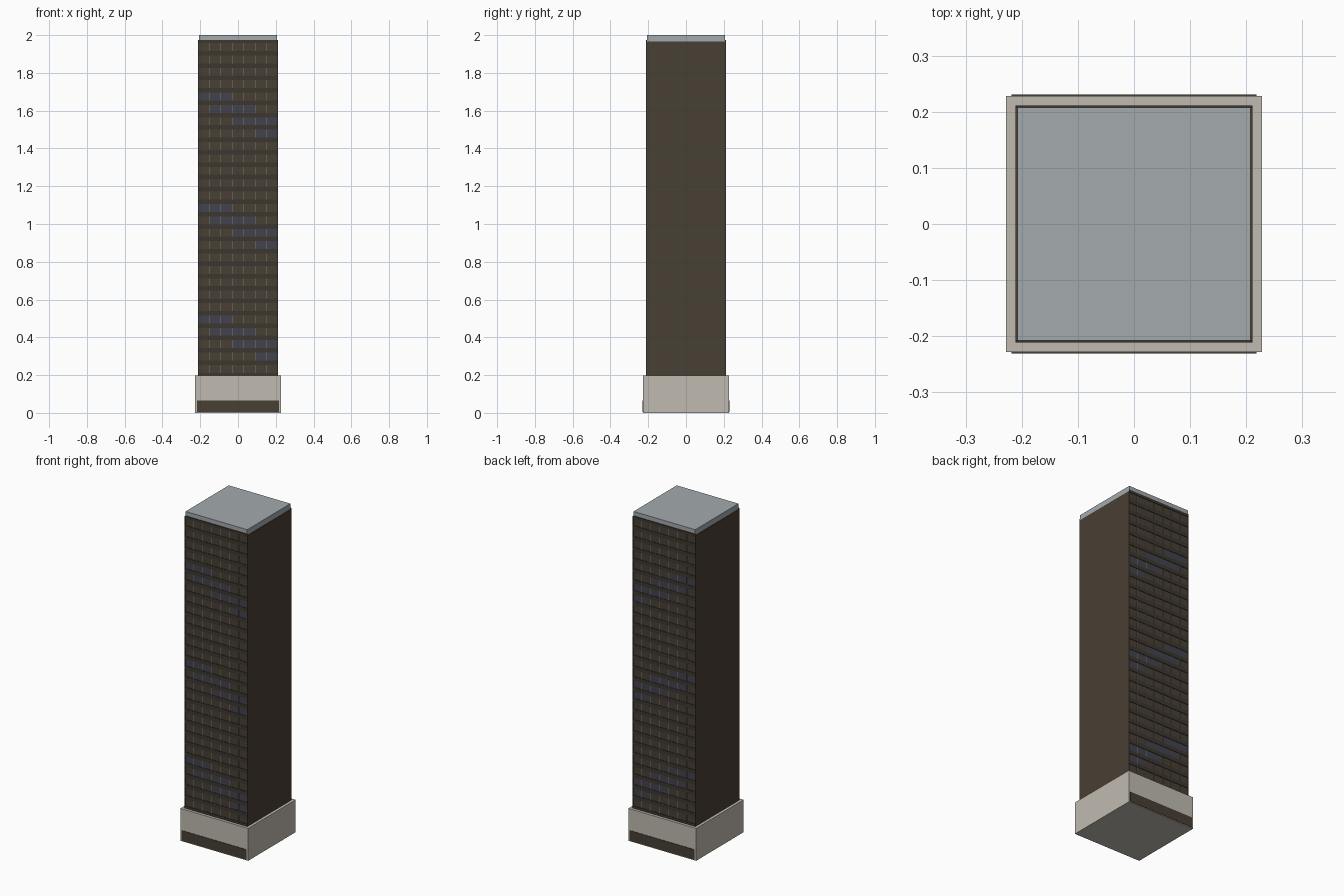
import bpy, bmesh
from mathutils import Matrix, Vector

if "Cube" in bpy.data.objects:
    bpy.data.objects.remove(bpy.data.objects["Cube"])


def material(name, rgb):
    m = bpy.data.materials.new(name)
    m.diffuse_color = (*rgb, 1)
    m.use_nodes = True
    m.node_tree.nodes["Principled BSDF"].inputs["Base Color"].default_value = m.diffuse_color
    return m


BROWN = material("brown_wall", (0.066, 0.050, 0.035))
DARK = material("dark_spandrel", (0.046, 0.037, 0.028))
BLUE = material("blue_glass", (0.054, 0.054, 0.072))
STONE = material("pale_stone", (0.53, 0.50, 0.44))
ROOF = material("roof_grey", (0.37, 0.40, 0.42))
METAL = material("mullion_metal", (0.22, 0.20, 0.18))


def boxes(name, mat, spans):
    """One object from boxes given as (x0, x1, y0, y1, z0, z1)."""
    bm = bmesh.new()
    for x0, x1, y0, y1, z0, z1 in spans:
        centre = Vector((x0 + x1, y0 + y1, z0 + z1)) / 2
        size = Matrix.Diagonal((x1 - x0, y1 - y0, z1 - z0, 1))
        bmesh.ops.create_cube(bm, size=1, matrix=Matrix.Translation(centre) @ size)
    mesh = bpy.data.meshes.new(name)
    bm.to_mesh(mesh)
    bm.free()
    mesh.materials.append(mat)
    ob = bpy.data.objects.new(name, mesh)
    bpy.context.collection.objects.link(ob)
    return ob


def front_and_back(name, mat, spans):
    """Build on the front (-y) and mirror to the back."""
    ob = boxes(name, mat, spans)
    mod = ob.modifiers.new("mirror", "MIRROR")
    mod.use_axis = (False, True, False)
    return ob


HALF, BASE_TOP, TOP = 0.211, 0.197, 1.966
FLOORS, COLS = 27, 7
PITCH = (TOP + 0.004 - 0.2) / FLOORS
COL = 2 * HALF / COLS
FACE = -0.2085          # recessed window plane

# Podium with dark entrance strips
boxes("podium", STONE, [(-0.228, 0.228, -0.228, 0.228, 0, BASE_TOP)])
front_and_back("entrance_strip", BROWN, [(-0.218, 0.218, -0.2305, -0.226, 0.005, 0.066)])

# Tower core, plain side walls and roof cap
boxes("tower_core", BROWN, [(-0.209, 0.209, FACE, -FACE, BASE_TOP, TOP)])
boxes("side_walls", BROWN, [(s * 0.2095 - 0.0015, s * 0.2095 + 0.0015, -HALF, HALF,
                             BASE_TOP, TOP) for s in (-1, 1)])
boxes("roof_cap", ROOF, [(-0.2075, 0.2075, -0.2075, 0.2075, TOP, 2.0)])

# Horizontal spandrel at each floor line
spandrels = []
for k in range(FLOORS + 1):
    z = 0.2 + k * PITCH
    spandrels.append((-HALF + 0.0005, HALF - 0.0005, -HALF - 0.0005, FACE + 0.001,
                      max(z - 0.012, BASE_TOP), min(z + 0.012, 1.974)))
front_and_back("spandrels", DARK, spandrels)

# Thin vertical mullions between window columns
front_and_back("mullions", METAL, [
    (-HALF + i * COL - 0.0012, -HALF + i * COL + 0.0012, FACE - 0.0015, FACE + 0.001,
     BASE_TOP, TOP) for i in range(1, COLS)])

# Diagonal runs of blue glass, repeating every nine floors
glass = []
for start in (4, 13, 22):
    for step, (c0, c1) in enumerate([(0, 3), (1, 5), (3, 7), (5, 7)]):
        z = 0.2 + (start - step + 0.5) * PITCH
        glass.append((-HALF + c0 * COL + 0.002, -HALF + c1 * COL - 0.002,
                      FACE - 0.0006, FACE + 0.001, z - PITCH / 2 + 0.011, z + PITCH / 2 - 0.011))
front_and_back("blue_windows", BLUE, glass)
